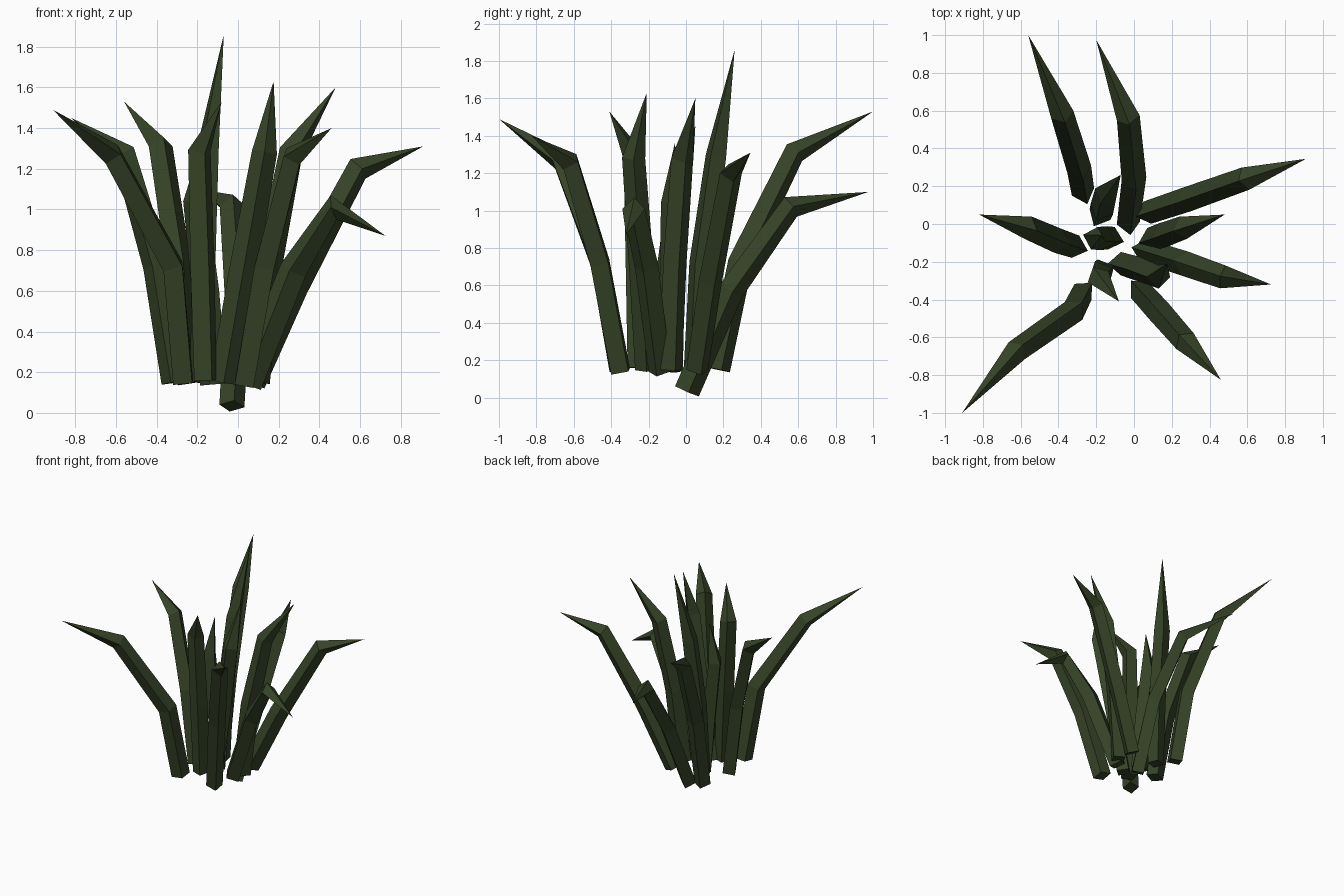
import bpy, bmesh, math
from mathutils import Vector

if "Cube" in bpy.data.objects:
    bpy.data.objects.remove(bpy.data.objects["Cube"])

SIDES = 4
leaf = bpy.data.materials.new("dark_green_leaf")
leaf.diffuse_color = (0.036, 0.056, 0.02, 1)
leaf.use_nodes = True
leaf.node_tree.nodes["Principled BSDF"].inputs["Base Color"].default_value = leaf.diffuse_color

# Each blade: base, middle, bend and tip of its spine
BLADES = [
    [(-.27, .17, .15), (-.29, .29, .72), (-.38, .58, 1.31), (-.56, 1.0, 1.53)],
    [(-.03, .005, .034), (.0, .24, .57), (-.03, .56, 1.02), (-.20, .975, 1.10)],
    [(.07, .06, .15), (.28, .13, .62), (.59, .24, 1.20), (.91, .345, 1.31)],
    [(.05, -.14, .14), (.27, -.21, .70), (.47, -.28, 1.01), (.725, -.32, .87)],
    [(.03, -.35, .14), (.13, -.46, .72), (.27, -.62, 1.26), (.46, -.825, 1.40)],
    [(.09, -.08, .15), (.15, -.06, .72), (.26, -.02, 1.28), (.48, .05, 1.60)],
    [(-.27, -.36, .15), (-.32, -.46, .72), (-.62, -.67, 1.27), (-.91, -1.0, 1.49)],
    [(-.31, -.12, .15), (-.40, -.09, .72), (-.56, -.02, 1.27), (-.82, .05, 1.45)],
    [(-.18, .05, .15), (-.17, .08, .72), (-.15, .16, 1.29), (-.07, .26, 1.86)],
    [(-.12, -.075, .14), (-.16, -.075, .60), (-.21, -.075, 1.04), (-.17, -.06, 1.36)],
    [(-.16, -.25, .16), (-.175, -.26, .72), (-.19, -.28, 1.29), (-.08, -.41, 1.53)],
    [(-.07, -.21, .15), (.03, -.24, .72), (.13, -.28, 1.28), (.175, -.21, 1.63)],
]
WIDTH = [.062, .066, .062]     # half width across the leaf
DEPTH = [.070, .070, .062]     # half thickness


def blade(name, spine):
    pts = [Vector(p) for p in spine]
    out = pts[3] - pts[0]
    heading = Vector((out.x, out.y, 0)).normalized()
    across = Vector((-heading.y, heading.x, 0))
    bm = bmesh.new()
    rings = []
    for i in range(3):
        tangent = (pts[i + 1] - pts[i]).normalized()
        if i:
            tangent += (pts[i] - pts[i - 1]).normalized()
        tangent.normalize()
        side = (across - tangent * across.dot(tangent)).normalized()
        normal = side.cross(tangent)
        ring = []
        for k in range(SIDES):
            a = 2 * math.pi * k / SIDES + math.pi / 2
            ring.append(bm.verts.new(pts[i] + side * WIDTH[i] * math.cos(a)
                                     + normal * DEPTH[i] * math.sin(a)))
        rings.append(ring)
    tip = bm.verts.new(pts[3])
    bm.faces.new(rings[0])
    for k in range(SIDES):
        n = (k + 1) % SIDES
        for lo, hi in zip(rings, rings[1:]):
            bm.faces.new((lo[k], lo[n], hi[n], hi[k]))
        bm.faces.new((rings[2][k], rings[2][n], tip))
    bmesh.ops.recalc_face_normals(bm, faces=bm.faces)
    mesh = bpy.data.meshes.new(name)
    bm.to_mesh(mesh)
    bm.free()
    mesh.materials.append(leaf)
    bpy.context.collection.objects.link(bpy.data.objects.new(name, mesh))


for i, spine in enumerate(BLADES):
    blade(f"grass_blade_{i + 1}", spine)
